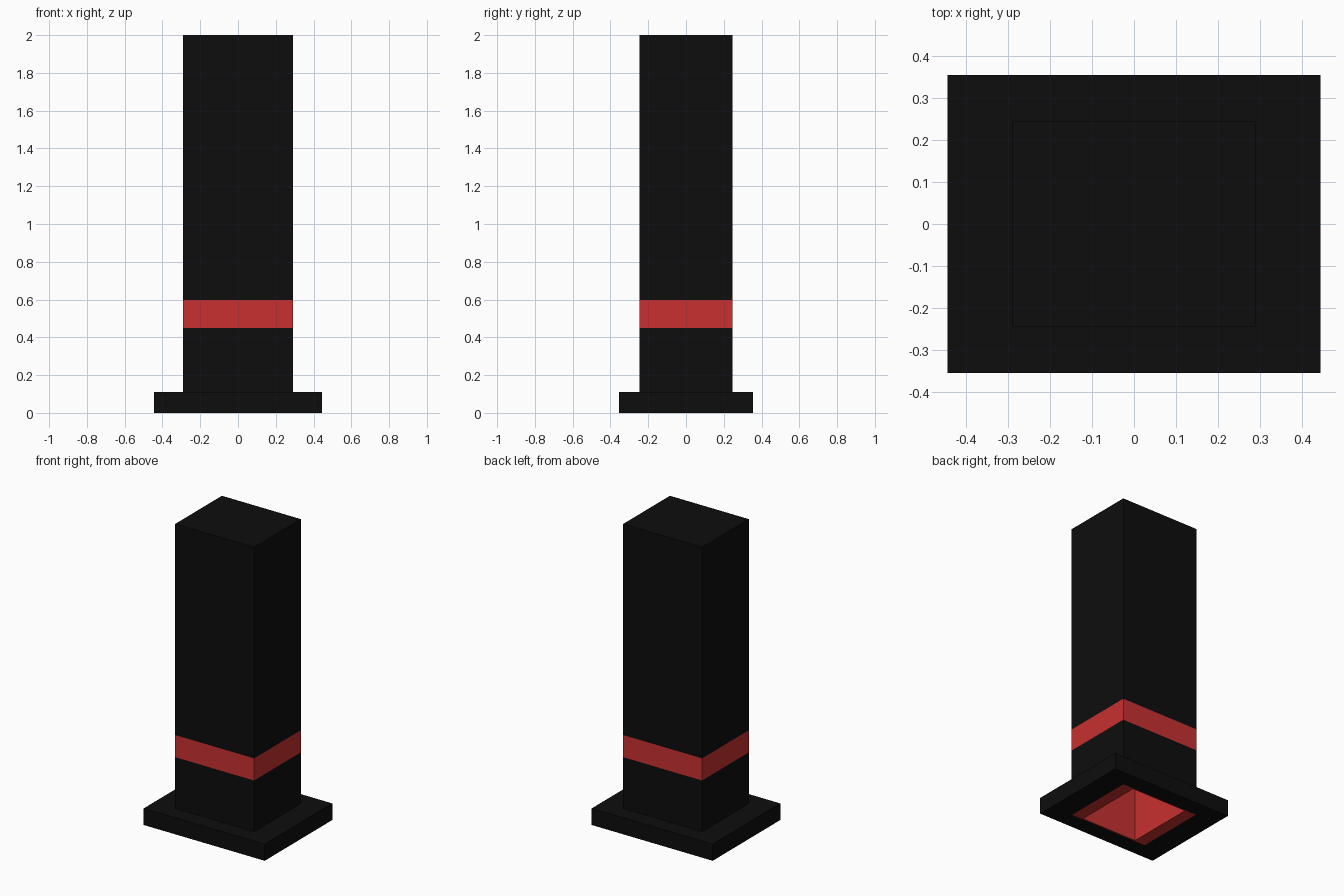
import bpy, bmesh

if "Cube" in bpy.data.objects:
    bpy.data.objects.remove(bpy.data.objects["Cube"])


def material(name, colour):
    mat = bpy.data.materials.new(name)
    mat.diffuse_color = (*colour, 1)
    mat.use_nodes = True
    mat.node_tree.nodes["Principled BSDF"].inputs["Base Color"].default_value = mat.diffuse_color
    return mat


BLACK = material("black felt", (0.004, 0.004, 0.004))
RED = material("red lining", (0.58, 0.03, 0.03))


def finish(name, bm, mat):
    bmesh.ops.recalc_face_normals(bm, faces=bm.faces)
    mesh = bpy.data.meshes.new(name)
    bm.to_mesh(mesh)
    bm.free()
    mesh.materials.append(mat)
    obj = bpy.data.objects.new(name, mesh)
    bpy.context.collection.objects.link(obj)
    return obj


def ring(bm, hx, hy, z):
    return [bm.verts.new((sx * hx, sy * hy, z))
            for sx, sy in ((-1, -1), (1, -1), (1, 1), (-1, 1))]


def lofted(name, sections, mat, closed_loop=False, cap_end=False, cap_start=False):
    """Join rectangular sections (half x, half y, z) with quads."""
    bm = bmesh.new()
    rings = [ring(bm, *s) for s in sections]
    pairs = list(zip(rings, rings[1:]))
    if closed_loop:
        pairs.append((rings[-1], rings[0]))
    for a, b in pairs:
        for i in range(4):
            j = (i + 1) % 4
            bm.faces.new((a[i], a[j], b[j], b[i]))
    if cap_start:
        bm.faces.new(rings[0])
    if cap_end:
        bm.faces.new(rings[-1])
    return finish(name, bm, mat)


def tube(name, outer, inner, z0, z1, mat):
    return lofted(name, [(*outer, z0), (*outer, z1), (*inner, z1), (*inner, z0)],
                  mat, closed_loop=True)


def box(name, half, z0, z1, mat):
    return lofted(name, [(*half, z0), (*half, z1)], mat, cap_start=True, cap_end=True)


CROWN = (0.29, 0.245)
SLEEVE = (0.287, 0.242)
OPENING = (0.205, 0.235)

# Flat brim and the crown below the band, both hollow
tube("brim", (0.445, 0.355), SLEEVE, 0, 0.11, BLACK)
tube("lower_crown", CROWN, SLEEVE, 0.11, 0.45, BLACK)

# Band flush with the crown, and the tall crown above it
box("hat_band", CROWN, 0.45, 0.597, RED)
box("upper_crown", CROWN, 0.597, 2.0, BLACK)

# Red lining with its flat rim around the head opening
lofted("lining", [(*SLEEVE, 0.448), (*SLEEVE, 0), (*OPENING, 0), (*OPENING, 0.44)],
       RED, cap_start=True, cap_end=True)
